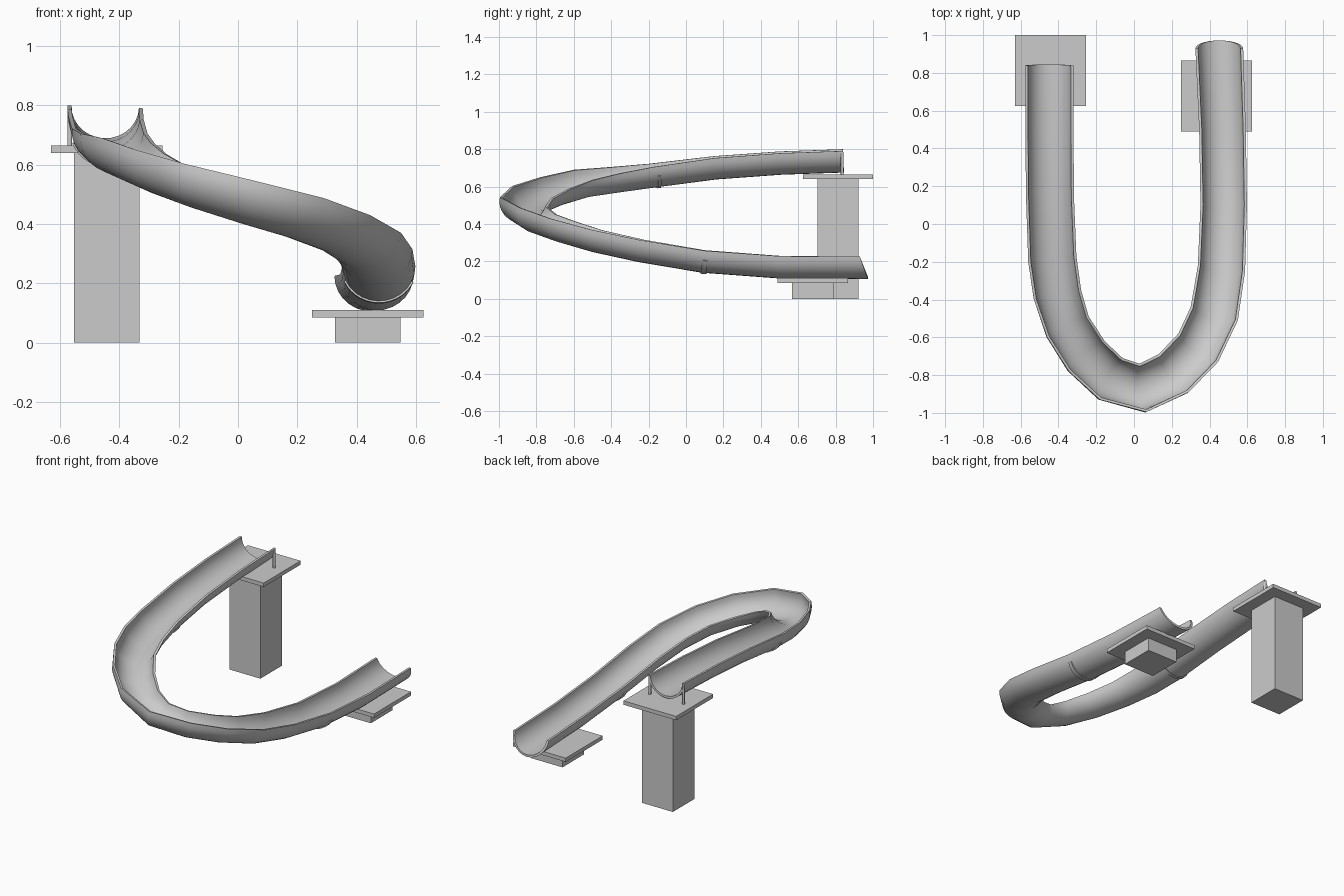
import bpy, bmesh, math
from mathutils import Vector as V

if "Cube" in bpy.data.objects:
    bpy.data.objects.remove(bpy.data.objects["Cube"])

# Paired rim points along the slide: outer xyz, inner xyz
RIMS = [(-.575, .84, .80, -.32, .84, .79),
        (-.575, .50, .788, -.32, .50, .778),
        (-.572, .15, .763, -.318, .15, .752),
        (-.56, -.20, .722, -.305, -.17, .705),
        (-.53, -.40, .72 - .015, -.28, -.35, .67),
        (-.46, -.60, .69, -.24, -.49, .635),
        (-.345, -.78, .65, -.155, -.62, .585),
        (-.18, -.93, .603, -.06, -.71, .535),
        (.067, -.995, .543, .03, -.74, .49),
        (.29, -.89, .487, .13, -.69, .45),
        (.445, -.73, .43, .235, -.58, .41),
        (.55, -.51, .37, .30, -.44, .365),
        (.588, -.25, .315, .338, -.22, .315),
        (.598, .10, .257, .352, .10, .26),
        (.592, .50, .228, .345, .50, .230),
        (.578, .93, .225, .325, .93, .225)]
PAIRS = [(V(r[:3]), V(r[3:])) for r in RIMS]
DEPTH, WALL, SEG = .12, .014, 14


def frame(t):
    """Centre, half-width vector and downward vector at fractional station t."""
    i = min(int(t), len(PAIRS) - 2)
    f = t - i
    mids = [(a + b) / 2 for a, b in PAIRS]
    o = PAIRS[i][0].lerp(PAIRS[i + 1][0], f)
    n = PAIRS[i][1].lerp(PAIRS[i + 1][1], f)
    k = round(t)
    lo, hi = (max(k - 1, 0), min(k + 1, len(mids) - 1)) if f == 0 else (i, i + 1)
    half = (o - n) / 2
    down = half.cross(mids[hi] - mids[lo]).normalized()
    if down.z > 0:
        down = -down
    return (o + n) / 2, half, down


def sweep(name, ts, grow, wall, a0, a1, lip=0):
    """Sweep a thick half-round section through the given stations."""
    bm = bmesh.new()
    rings = []
    for t in ts:
        c, half, down = frame(t)
        w = half.length
        u = half / w
        end = lip if t == len(PAIRS) - 1 else 0
        arc = [a0 + (a1 - a0) * j / SEG for j in range(SEG + 1)]
        pts = [(a, grow) for a in arc] + [(a, grow - wall) for a in reversed(arc)]
        rings.append([bm.verts.new(c + u * (w + g) * math.cos(a)
                                   + down * (DEPTH + g) * math.sin(a)
                                   + V((0, end * math.sin(a), 0))) for a, g in pts])
    n = len(rings[0])
    for p, q in zip(rings, rings[1:]):
        for j in range(n):
            bm.faces.new((p[j], p[(j + 1) % n], q[(j + 1) % n], q[j]))
    # End caps as quad strips across the wall
    for r in (rings[0], rings[-1]):
        for j in range(n // 2 - 1):
            bm.faces.new((r[j], r[j + 1], r[n - 2 - j], r[n - 1 - j]))
    bmesh.ops.recalc_face_normals(bm, faces=bm.faces)
    me = bpy.data.meshes.new(name)
    bm.to_mesh(me)
    bm.free()
    ob = bpy.data.objects.new(name, me)
    bpy.context.collection.objects.link(ob)
    bpy.ops.object.select_all(action='DESELECT')
    ob.select_set(True)
    bpy.context.view_layer.objects.active = ob
    bpy.ops.object.shade_smooth_by_angle(angle=math.radians(40))


def box(name, x0, x1, y0, y1, z0, z1):
    bpy.ops.mesh.primitive_cube_add(size=1, location=((x0 + x1) / 2, (y0 + y1) / 2, (z0 + z1) / 2))
    ob = bpy.context.object
    ob.name = name
    ob.scale = (x1 - x0, y1 - y0, z1 - z0)


# Slide channel with its rounded exit lip
sweep("slide_channel", range(len(PAIRS)), 0, WALL, 0, math.pi, lip=.043)

# Joint bands wrapped under the channel
for name, t in (("upper_joint_band", 2.93), ("lower_joint_band", 13.02)):
    sweep(name, (t - .025, t + .025), .006, .01, math.radians(25), math.radians(155))

# Start and landing platforms on their pedestals
for name, cx, cy, top in (("start", -.4425, .8125, .665), ("landing", .4375, .6775, .11)):
    box(name + "_platform", cx - .1875, cx + .1875, cy - .1875, cy + .1875, top - .025, top)
    box(name + "_pedestal", cx - .11, cx + .11, cy - .11, cy + .11, 0, top - .025)

# Short posts holding the rims at the start
for name, x in (("left_rim_post", -.567), ("right_rim_post", -.328)):
    bpy.ops.mesh.primitive_cylinder_add(vertices=12, radius=.008, depth=.122, location=(x, .835, .725))
    bpy.context.object.name = name
    bpy.ops.object.shade_smooth_by_angle(angle=math.radians(40))
